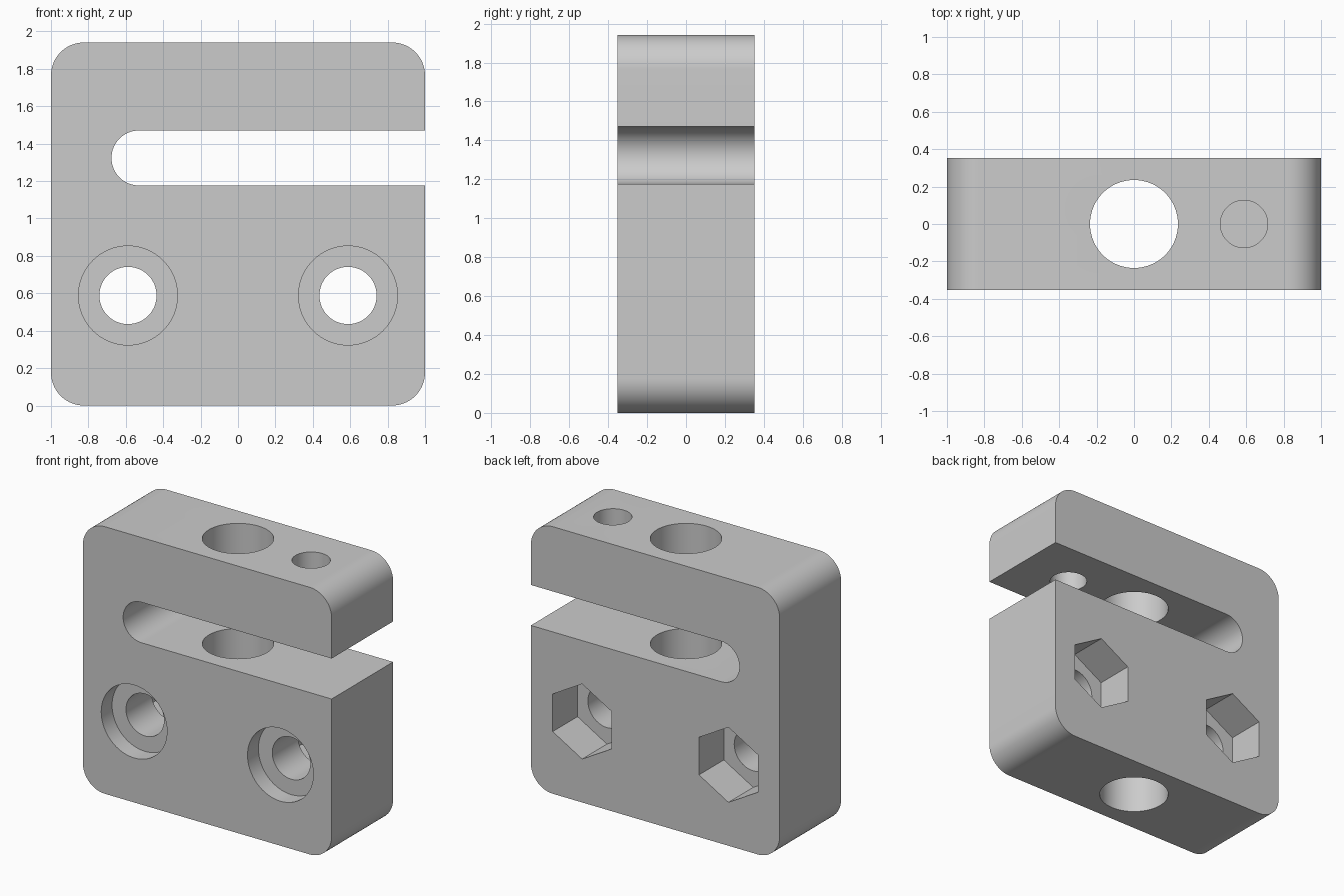
import bpy
import bmesh
from math import sin, cos, radians

# Main dimensions, in units of the block's half width
UNIT = 1 / 17
HALF_X, HALF_Y, HEIGHT = 1.0, 6 * UNIT, 33 * UNIT
CORNER = 3 * UNIT
SLOT_LOW, SLOT_HIGH = 20 * UNIT, 25 * UNIT
BOLT_X = BOLT_Z = 10 * UNIT

cube = bpy.data.objects.get("Cube")
if cube:
    bpy.data.objects.remove(cube, do_unlink=True)


def arc(cx, cz, radius, start, end, steps):
    """Points along an arc, angles in degrees."""
    angles = [radians(start + (end - start) * i / steps) for i in range(steps + 1)]
    return [(cx + radius * cos(a), cz + radius * sin(a)) for a in angles]


def circle(cx, cz, radius, sides=64, turn=0):
    return arc(cx, cz, radius, turn, turn + 360, sides)[:-1]


def prism(name, profile, low, high, axis="Y"):
    """Extrude a flat profile along Y (profile in x, z) or Z (profile in x, y)."""
    bm = bmesh.new()

    def ring(depth):
        return [bm.verts.new((u, depth, v) if axis == "Y" else (u, v, depth))
                for u, v in profile]

    a, b = ring(low), ring(high)
    bm.faces.new(a)
    bm.faces.new(b[::-1])
    for i in range(len(a)):
        j = (i + 1) % len(a)
        bm.faces.new((a[j], a[i], b[i], b[j]))
    bmesh.ops.recalc_face_normals(bm, faces=bm.faces[:])
    mesh = bpy.data.meshes.new(name)
    bm.to_mesh(mesh)
    bm.free()
    obj = bpy.data.objects.new(name, mesh)
    bpy.context.collection.objects.link(obj)
    return obj


# Block outline: rounded corners, with a round-ended slot open on the left
inner_x, inner_z = HALF_X - CORNER, HEIGHT - CORNER
slot_radius = (SLOT_HIGH - SLOT_LOW) / 2
outline = (
    arc(-inner_x, CORNER, CORNER, 180, 270, 16)
    + arc(inner_x, CORNER, CORNER, 270, 360, 16)
    + [(HALF_X, SLOT_LOW)]
    + arc(-9 * UNIT, SLOT_LOW + slot_radius, slot_radius, 270, 90, 32)
    + [(HALF_X, SLOT_HIGH)]
    + arc(inner_x, inner_z, CORNER, 0, 90, 16)
    + arc(-inner_x, inner_z, CORNER, 90, 180, 16)
)
block = prism("clamp_block", outline, -HALF_Y, HALF_Y)

# Vertical rod hole, and the clamp screw hole in the upper arm only
cutters = [
    prism("rod_hole", circle(0, 0, 4 * UNIT), -1, HEIGHT + 1, "Z"),
    prism("screw_hole", circle(BOLT_X, 0, 2.15 * UNIT),
          SLOT_HIGH - 0.1, HEIGHT + 1, "Z"),
]

# Bolt holes: front counterbore, through hole and hexagonal nut pocket at the back
for side, x in (("right", -BOLT_X), ("left", BOLT_X)):
    cutters += [
        prism(side + "_bolt_hole", circle(x, BOLT_Z, 2.6 * UNIT), -1, 1),
        prism(side + "_counterbore", circle(x, BOLT_Z, 4.5 * UNIT),
              -1, -HALF_Y + 0.125),
        prism(side + "_nut_pocket", circle(x, BOLT_Z, 4.64 * UNIT, 6, 30),
              HALF_Y - 0.285, 1),
    ]

# Cut every hole, then discard the cutters
bpy.ops.object.select_all(action="DESELECT")
block.select_set(True)
bpy.context.view_layer.objects.active = block
for cutter in cutters:
    cutter.hide_render = True
    cut = block.modifiers.new(cutter.name, "BOOLEAN")
    cut.operation = "DIFFERENCE"
    cut.solver = "EXACT"
    cut.object = cutter
    bpy.ops.object.modifier_apply(modifier=cut.name)
    bpy.data.objects.remove(cutter, do_unlink=True)

# Plain grey finish, smooth on curves and sharp at edges
grey = bpy.data.materials.new("light_grey")
grey.use_nodes = True
colour = (0.6, 0.6, 0.6, 1)
grey.diffuse_color = colour
grey.node_tree.nodes["Principled BSDF"].inputs["Base Color"].default_value = colour
block.data.materials.clear()
block.data.materials.append(grey)
bpy.ops.object.shade_smooth_by_angle(angle=radians(30))
